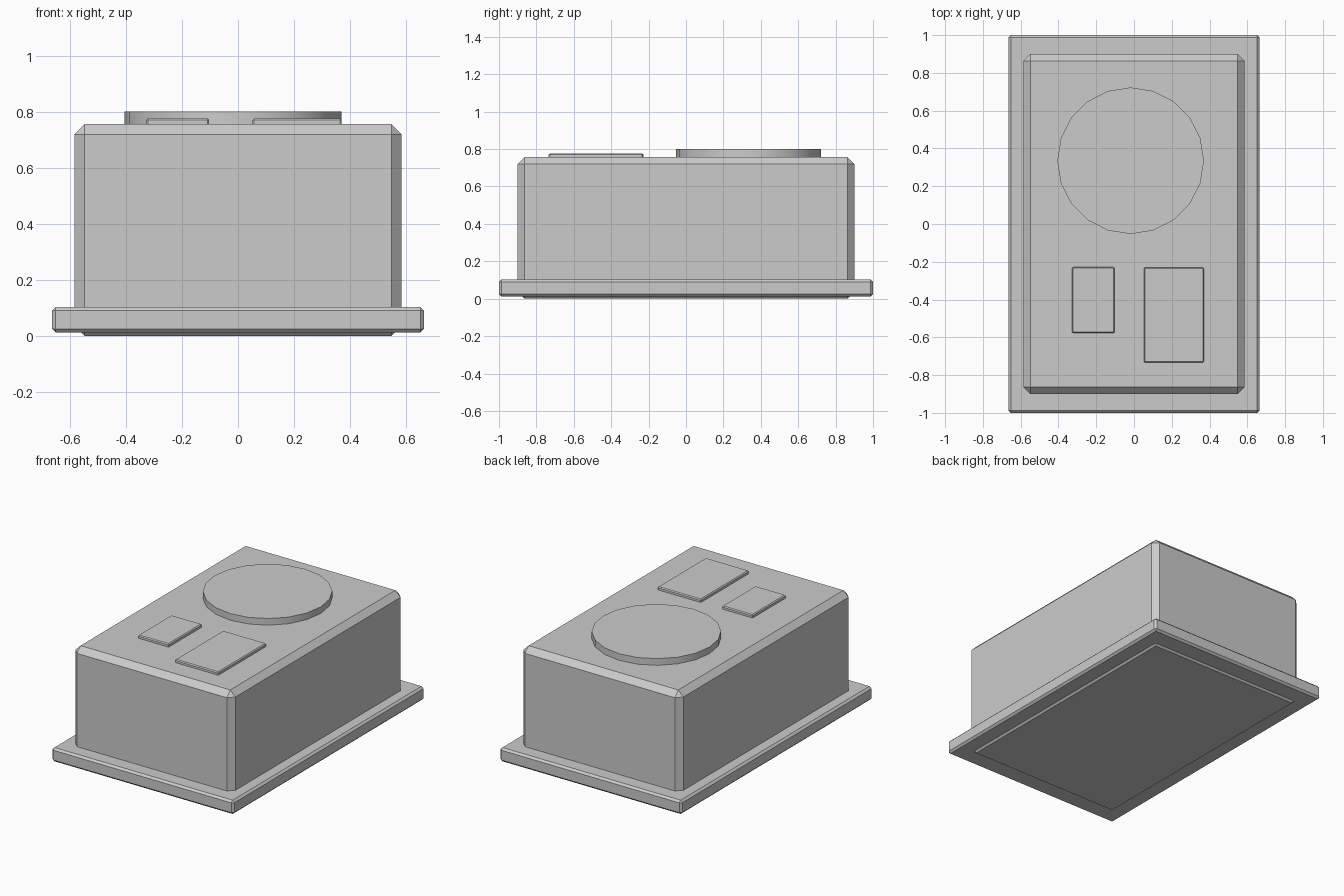
import bpy

if "Cube" in bpy.data.objects:
    bpy.data.objects.remove(bpy.data.objects["Cube"])


def chamfered_box(name, lo, hi, bevel):
    """Box between two corners with a flat one-segment chamfer."""
    size = [b - a for a, b in zip(lo, hi)]
    centre = [(a + b) / 2 for a, b in zip(lo, hi)]
    bpy.ops.mesh.primitive_cube_add(size=1, location=centre)
    obj = bpy.context.object
    obj.name = name
    obj.scale = size
    bpy.ops.object.transform_apply(location=False, rotation=False, scale=True)
    mod = obj.modifiers.new("chamfer", 'BEVEL')
    mod.width = bevel
    mod.segments = 1
    mod.limit_method = 'ANGLE'
    return obj


# Main housing and the flange around its foot
chamfered_box("housing", (-0.585, -0.9, 0), (0.585, 0.9, 0.757), 0.037)
chamfered_box("base_flange", (-0.665, -1, 0.012), (0.665, 1, 0.103), 0.013)

# Two raised rectangular pads
chamfered_box("small_pad", (-0.328, -0.578, 0.735), (-0.103, -0.228, 0.777), 0.006)
chamfered_box("large_pad", (0.052, -0.734, 0.735), (0.37, -0.23, 0.777), 0.006)

# Round raised disc
bpy.ops.mesh.primitive_cylinder_add(vertices=20, radius=0.388, depth=0.065,
                                    location=(-0.018, 0.335, 0.7685))
bpy.context.object.name = "round_disc"
bpy.ops.object.shade_smooth_by_angle()
